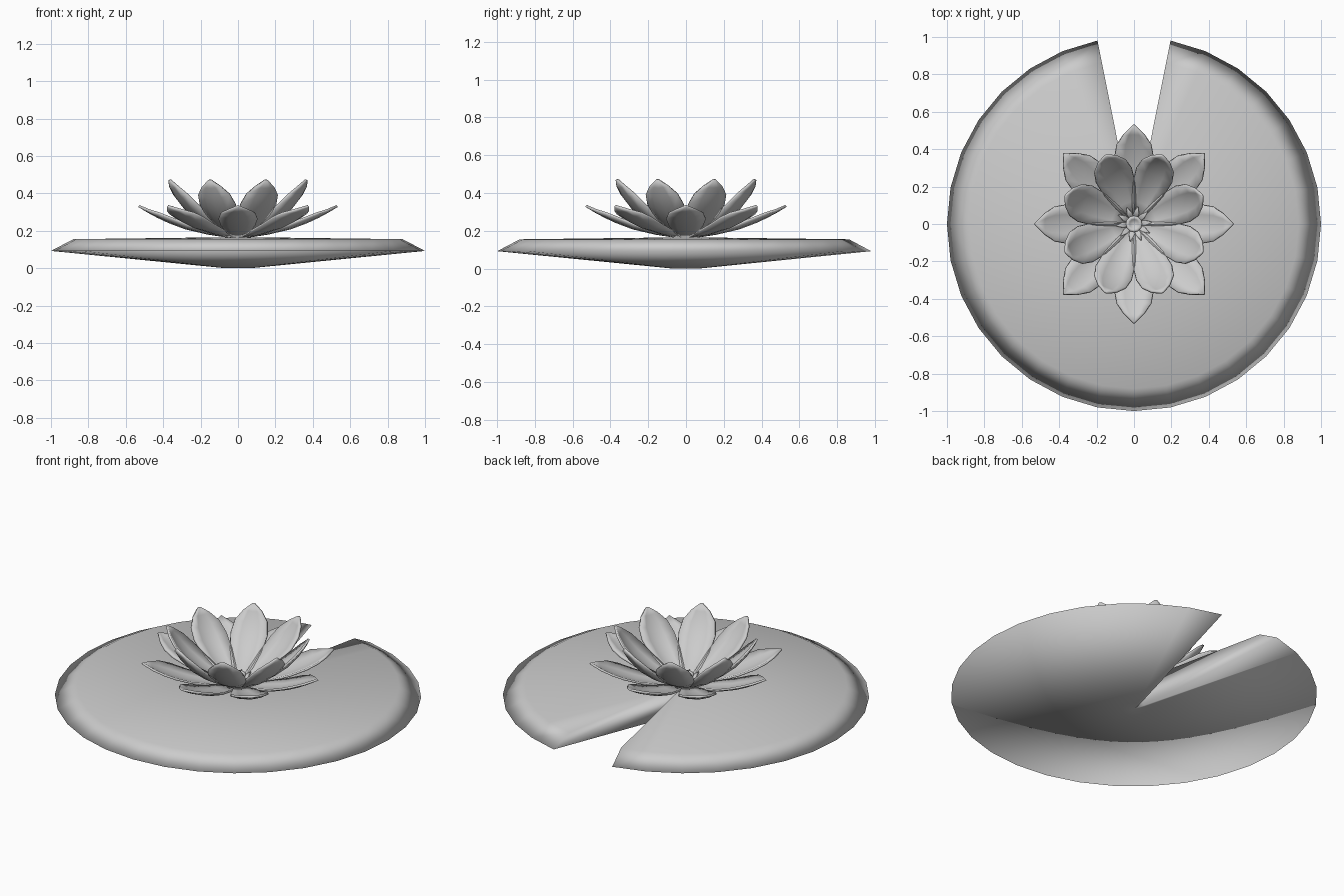
import bpy, bmesh, math

if "Cube" in bpy.data.objects:
    bpy.data.objects.remove(bpy.data.objects["Cube"])

grey = bpy.data.materials.new("plain_grey")
grey.diffuse_color = (0.6, 0.6, 0.6, 1)
grey.use_nodes = True
grey.node_tree.nodes["Principled BSDF"].inputs["Base Color"].default_value = grey.diffuse_color


def make(name, bm, thick=0):
    bmesh.ops.remove_doubles(bm, verts=bm.verts, dist=1e-5)
    bmesh.ops.recalc_face_normals(bm, faces=bm.faces)
    me = bpy.data.meshes.new(name)
    bm.to_mesh(me)
    bm.free()
    ob = bpy.data.objects.new(name, me)
    bpy.context.collection.objects.link(ob)
    me.materials.append(grey)
    for p in me.polygons:
        p.use_smooth = True
    if thick:
        mod = ob.modifiers.new("thickness", 'SOLIDIFY')
        mod.thickness = thick
        mod.offset = 0
    return ob


def lathe(bm, profile, n, start=0.0, steps=None, caps=False):
    # spins an (r, z) profile; a partial spin gets its end walls
    steps = steps or n
    cols = []
    for i in range(steps + 1):
        a = start + 2 * math.pi * i / n
        cols.append([bm.verts.new((r * math.cos(a), r * math.sin(a), z)) for r, z in profile])
    for c, d in zip(cols, cols[1:]):
        for k in range(len(profile) - 1):
            q = [c[k], d[k], d[k + 1], c[k + 1]]
            if profile[k][0] == 0:
                q.remove(d[k])
            elif profile[k + 1][0] == 0:
                q.remove(d[k + 1])
            bm.faces.new(q)
    if caps:
        bm.faces.new(cols[0])
        bm.faces.new(cols[-1])
    loose = [v for v in bm.verts if not v.link_faces]
    bmesh.ops.delete(bm, geom=loose, context='VERTS')


# lily pad with a wedge cut out towards the back
bm = bmesh.new()
lathe(bm, [(0, 0), (0.07, 0), (1, 0.092), (0.88, 0.155), (0, 0.166)],
      32, math.pi / 2 + math.pi / 16, 30, True)
make("lily_pad", bm)


def petal_ring(name, sections, count, offset, thick):
    # sections: (radius, height, half width, cup depth)
    bm = bmesh.new()
    for i in range(count):
        a = offset + 2 * math.pi * i / count
        ca, sa = math.cos(a), math.sin(a)
        rows = []
        for r, z, w, cup in sections:
            row = []
            for s in (-1, -0.5, 0, 0.5, 1):
                x, y, h = r - 0.4 * cup * s * s, w * s, z + cup * s * s
                row.append(bm.verts.new((x * ca - y * sa, x * sa + y * ca, h)))
            rows.append(row)
        for p, q in zip(rows, rows[1:]):
            for k in range(4):
                bm.faces.new((p[k], q[k], q[k + 1], p[k + 1]))
    bmesh.ops.dissolve_degenerate(bm, dist=1e-5, edges=bm.edges)
    return make(name, bm, thick)


# outer spreading petals and inner upright petals
petal_ring("outer_petals",
           [(0.03, 0.165, 0.02, 0), (0.16, 0.185, 0.06, 0.012), (0.28, 0.213, 0.09, 0.02),
            (0.37, 0.247, 0.103, 0.022), (0.43, 0.275, 0.092, 0.018),
            (0.48, 0.302, 0.055, 0.008), (0.53, 0.332, 0.002, 0)], 8, 0, 0.012)
petal_ring("inner_petals",
           [(0.03, 0.17, 0.02, 0), (0.12, 0.2, 0.06, 0.015), (0.21, 0.25, 0.09, 0.025),
            (0.29, 0.315, 0.102, 0.027), (0.34, 0.375, 0.09, 0.02),
            (0.375, 0.43, 0.052, 0.008), (0.395, 0.472, 0.006, 0)], 8, math.pi / 8, 0.012)

# small stamens and seed head in the middle
petal_ring("stamens",
           [(0.02, 0.17, 0.01, 0), (0.06, 0.19, 0.014, 0), (0.095, 0.205, 0.002, 0)], 10, 0.1, 0.008)
bm = bmesh.new()
lathe(bm, [(0, 0.16), (0.03, 0.16), (0.035, 0.2), (0.045, 0.222), (0.038, 0.23),
           (0.026, 0.226), (0.02, 0.217), (0, 0.217)], 12)
make("seed_head", bm)
